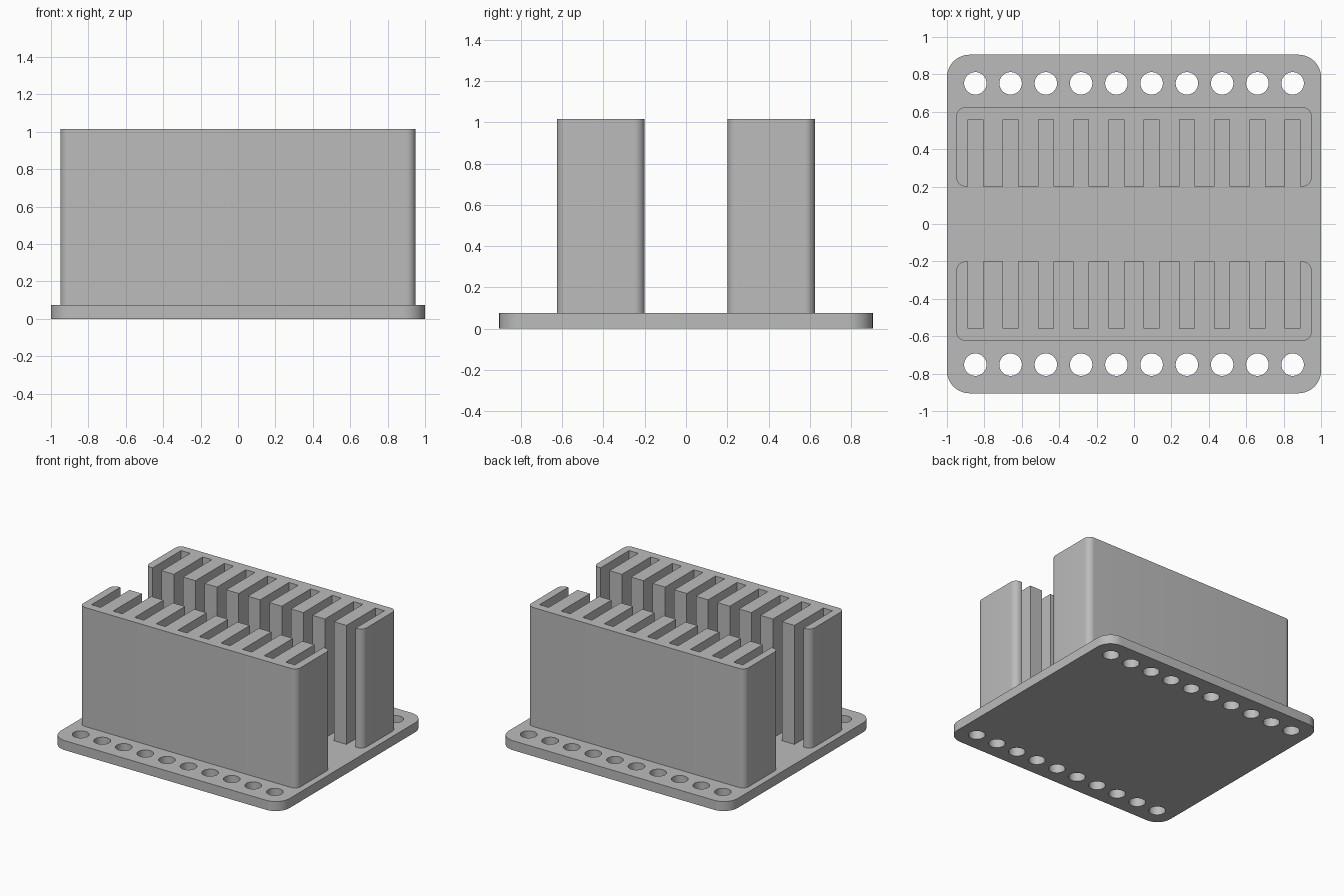
import bpy
import bmesh
import math

COUNT, PITCH = 10, 0.1885
COLUMNS = [(i - (COUNT - 1) / 2) * PITCH for i in range(COUNT)]
PLATE_TOP, BLOCK_TOP = 0.075, 1.015

if "Cube" in bpy.data.objects:
    bpy.data.objects.remove(bpy.data.objects["Cube"])

grey = bpy.data.materials.new("light grey")
grey.use_nodes = True
colour = (0.5, 0.5, 0.5, 1)
grey.diffuse_color = colour
grey.node_tree.nodes["Principled BSDF"].inputs["Base Color"].default_value = colour


def corner(cx, cy, radius, start, steps=10):
    """Quarter arc, counter-clockwise from the start angle in degrees."""
    angles = [math.radians(start + 90 * i / steps) for i in range(steps + 1)]
    return [(cx + radius * math.cos(a), cy + radius * math.sin(a)) for a in angles]


def rounded_rectangle(x, y0, y1, radius):
    """Counter-clockwise outline, starting at the low right corner."""
    r = radius
    return (corner(x - r, y0 + r, r, 270) + corner(x - r, y1 - r, r, 0)
            + corner(r - x, y1 - r, r, 90) + corner(r - x, y0 + r, r, 180))


def prism(name, outlines, z0, z1):
    """Extrude one or more closed outlines into a single mesh object."""
    bm = bmesh.new()
    for outline in outlines:
        base = bm.faces.new([bm.verts.new((x, y, z0)) for x, y in outline])
        result = bmesh.ops.extrude_face_region(bm, geom=[base], use_keep_orig=True)
        for v in result["geom"]:
            if isinstance(v, bmesh.types.BMVert):
                v.co.z = z1
    bmesh.ops.recalc_face_normals(bm, faces=bm.faces)
    mesh = bpy.data.meshes.new(name)
    bm.to_mesh(mesh)
    bm.free()
    mesh.materials.append(grey)
    obj = bpy.data.objects.new(name, mesh)
    bpy.context.collection.objects.link(obj)
    return obj


def select_only(obj):
    bpy.ops.object.select_all(action="DESELECT")
    obj.select_set(True)
    bpy.context.view_layer.objects.active = obj


def smooth(obj):
    select_only(obj)
    bpy.ops.object.shade_smooth_by_angle(angle=math.radians(30))


# Base plate with a row of round holes along the front and back
plate = prism("base_plate", [rounded_rectangle(1, -0.905, 0.905, 0.12)], 0, PLATE_TOP)
circles = [[(x + 0.06 * math.cos(math.tau * k / 40), y + 0.06 * math.sin(math.tau * k / 40))
            for k in range(40)] for x in COLUMNS for y in (-0.752, 0.752)]
cutter = prism("hole_cutter", circles, -0.1, 0.2)
cutter.hide_render = True
cut = plate.modifiers.new("holes", "BOOLEAN")
cut.object = cutter
cut.solver = "EXACT"
select_only(plate)
bpy.ops.object.modifier_apply(modifier=cut.name)
bpy.data.objects.remove(cutter)
smooth(plate)

# Two comb blocks whose slots open toward the middle and reach the plate
INNER, SLOT_END, OUTER, HALF_SLOT = 0.2, 0.559, 0.625, 0.04
comb = rounded_rectangle(0.95, INNER, OUTER, 0.05)
for x in COLUMNS:
    comb += [(x - HALF_SLOT, INNER), (x - HALF_SLOT, SLOT_END),
             (x + HALF_SLOT, SLOT_END), (x + HALF_SLOT, INNER)]
for name, side in (("front_slotted_block", -1), ("back_slotted_block", 1)):
    smooth(prism(name, [[(x, side * y) for x, y in comb]], PLATE_TOP, BLOCK_TOP))
